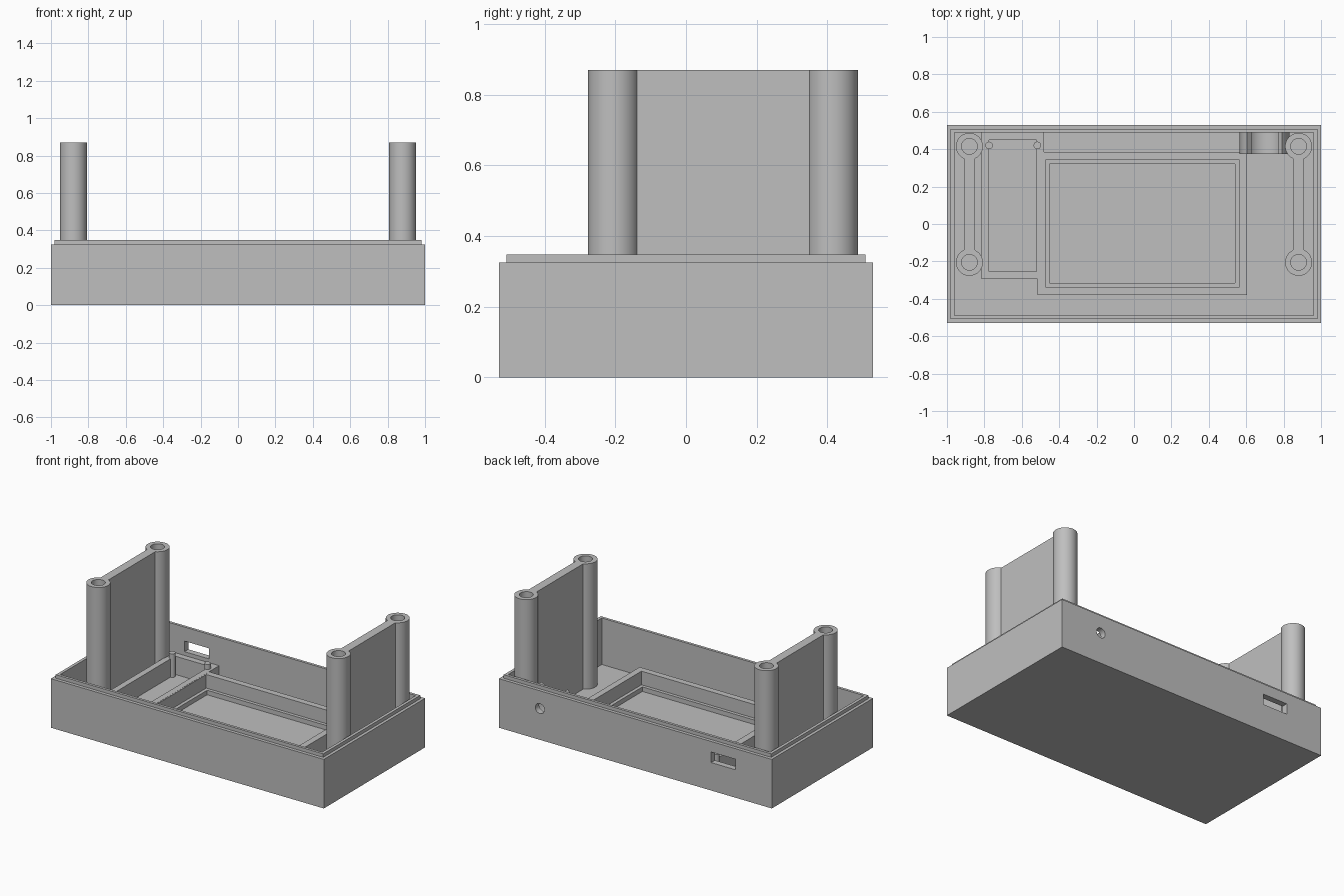
import bpy, bmesh, math
from mathutils import Matrix

cube = bpy.data.objects.get("Cube")
if cube:
    bpy.data.objects.remove(cube, do_unlink=True)

grey = bpy.data.materials.new("plain grey")
grey.use_nodes = True
colour = (0.52, 0.52, 0.52, 1)
grey.diffuse_color = colour
grey.node_tree.nodes["Principled BSDF"].inputs["Base Color"].default_value = colour

FLOOR, WALL_TOP, LIP_TOP, TRAY_TOP, POST_TOP = 0.04, 0.325, 0.348, 0.16, 0.87


def finish(name, bm):
    bmesh.ops.recalc_face_normals(bm, faces=bm.faces)
    mesh = bpy.data.meshes.new(name)
    bm.to_mesh(mesh)
    bm.free()
    mesh.materials.append(grey)
    ob = bpy.data.objects.new(name, mesh)
    bpy.context.collection.objects.link(ob)
    return ob


def box(name, x0, x1, y0, y1, z0, z1):
    bm = bmesh.new()
    size = Matrix.Diagonal((x1 - x0, y1 - y0, z1 - z0, 1))
    middle = Matrix.Translation(((x0 + x1) / 2, (y0 + y1) / 2, (z0 + z1) / 2))
    bmesh.ops.create_cube(bm, size=1, matrix=middle @ size)
    return finish(name, bm)


def cylinder(name, centre, radius, depth, along_y=False):
    bm = bmesh.new()
    turn = Matrix.Rotation(math.pi / 2 if along_y else 0, 4, 'X')
    bmesh.ops.create_cone(bm, cap_ends=True, segments=48, radius1=radius,
                          radius2=radius, depth=depth,
                          matrix=Matrix.Translation(centre) @ turn)
    return finish(name, bm)


def combine(ob, other, operation):
    mod = ob.modifiers.new("join", 'BOOLEAN')
    mod.operation, mod.object, mod.solver = operation, other, 'EXACT'
    bpy.ops.object.select_all(action='DESELECT')
    bpy.context.view_layer.objects.active = ob
    ob.select_set(True)
    bpy.ops.object.modifier_apply(modifier=mod.name)
    bpy.data.objects.remove(other, do_unlink=True)


def smooth(ob):
    bpy.ops.object.select_all(action='DESELECT')
    bpy.context.view_layer.objects.active = ob
    ob.select_set(True)
    bpy.ops.object.shade_smooth_by_angle(angle=math.radians(30))


def rim(name, x0, x1, y0, y1, wall, top):
    """Upright rectangular wall standing on the floor."""
    ob = box(name, x0, x1, y0, y1, FLOOR - 0.01, top)
    combine(ob, box("cutter", x0 + wall, x1 - wall, y0 + wall, y1 - wall,
                    0, top + 0.1), 'DIFFERENCE')
    return ob


# Case: stepped lip, cavity, and two openings in the back wall
case = box("case_shell", -1, 1, -0.53, 0.53, 0, WALL_TOP)
combine(case, box("lip", -0.98, 0.98, -0.508, 0.508, 0.1, LIP_TOP), 'UNION')
combine(case, box("cavity", -0.96, 0.96, -0.49, 0.49, FLOOR, 0.5), 'DIFFERENCE')
combine(case, box("port", -0.735, -0.555, 0.45, 0.6, 0.185, 0.255), 'DIFFERENCE')
combine(case, cylinder("socket_hole", (0.7, 0.51, 0.207), 0.033, 0.1, True), 'DIFFERENCE')
smooth(case)

# Screen frame with an inner ledge
rim("screen_frame", -0.515, 0.605, -0.38, 0.385, 0.042, TRAY_TOP)
rim("screen_ledge", -0.475, 0.565, -0.34, 0.345, 0.024, 0.07)

# Board pocket against the back wall, with two locating pegs
rim("board_pocket", -0.815, -0.48, -0.295, 0.488, 0.04, TRAY_TOP + 0.001)
for side, x in (("right", -0.775), ("left", -0.517)):
    smooth(cylinder(side + "_board_peg", (x, 0.42, 0.115), 0.02, 0.16))

# Bored posts joined by a web on each side
for side, s in (("right", -1), ("left", 1)):
    x, ys = s * 0.88, (-0.205, 0.415)
    height = POST_TOP - FLOOR + 0.01
    mid = POST_TOP - height / 2
    tower = cylinder(side + "_post_pair", (x, ys[0], mid), 0.072, height)
    combine(tower, cylinder("post", (x, ys[1], mid), 0.072, height), 'UNION')
    combine(tower, box("web", x - 0.029, x + 0.029, ys[0] + 0.05, ys[1] - 0.05,
                       POST_TOP - height, POST_TOP), 'UNION')
    for y in ys:
        combine(tower, cylinder("bore", (x, y, POST_TOP), 0.042, 0.8), 'DIFFERENCE')
    smooth(tower)

# Open-topped round clip behind the socket hole
bm = bmesh.new()
steps = 36
angles = [math.radians(135 + 270 * i / steps) for i in range(steps + 1)]
outline = [(0.133, a) for a in angles] + [(0.1, a) for a in reversed(angles)]
verts = [bm.verts.new((0.698 + r * math.cos(a), 0.375, 0.207 + r * math.sin(a)))
         for r, a in outline]
face = bm.faces.new(verts)
grown = bmesh.ops.extrude_face_region(bm, geom=[face])
bmesh.ops.translate(bm, vec=(0, 0.117, 0),
                    verts=[v for v in grown["geom"] if isinstance(v, bmesh.types.BMVert)])
smooth(finish("socket_clip", bm))
box("clip_foot", 0.64, 0.756, 0.375, 0.49, FLOOR - 0.01, 0.1)
